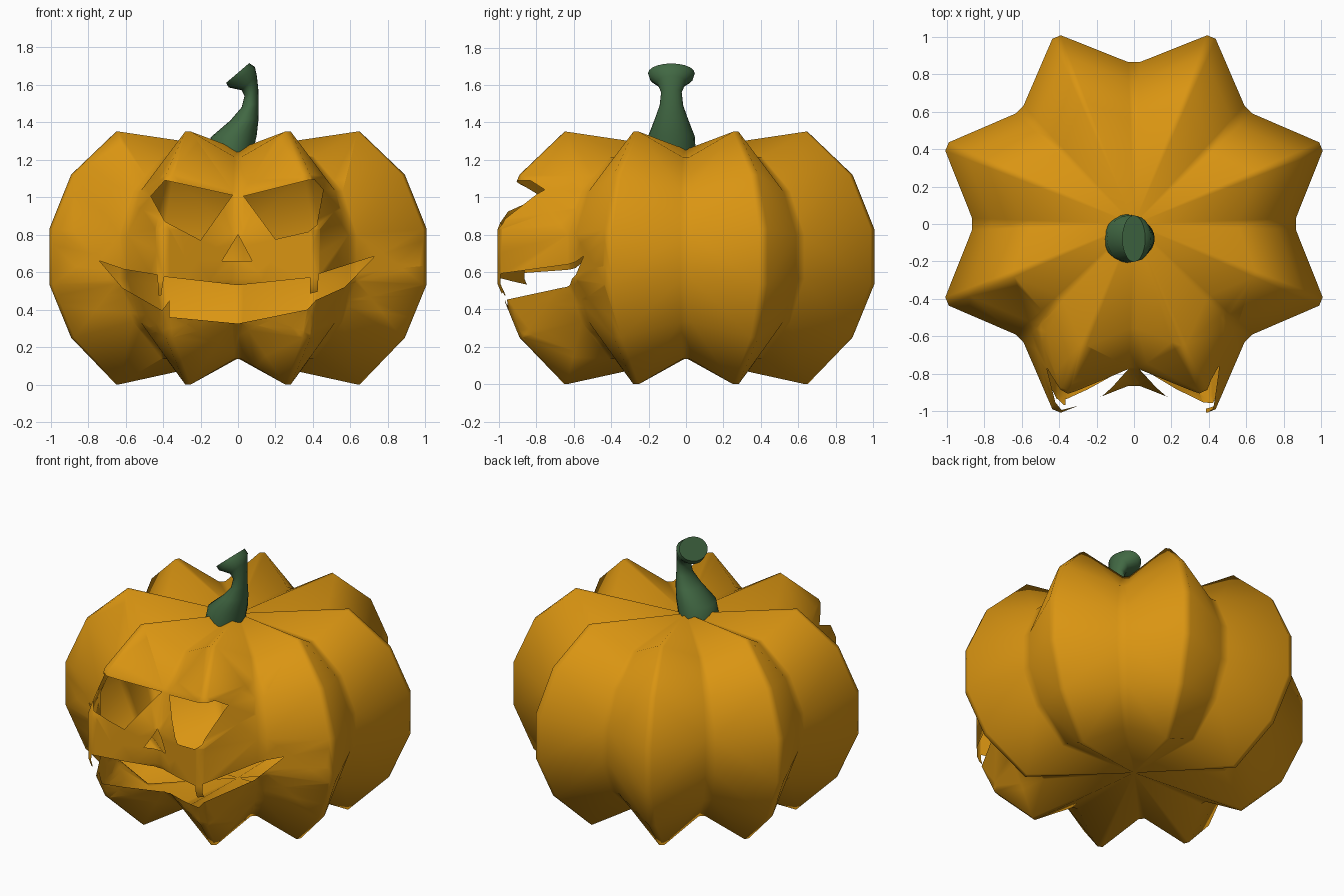
import bpy, bmesh, math
from mathutils import Vector

if "Cube" in bpy.data.objects:
    bpy.data.objects.remove(bpy.data.objects["Cube"])

def material(name, rgb):
    m = bpy.data.materials.new(name)
    m.diffuse_color = (*rgb, 1)
    m.use_nodes = True
    m.node_tree.nodes["Principled BSDF"].inputs["Base Color"].default_value = m.diffuse_color
    return m

def finish(bm, name, mat, angle):
    me = bpy.data.meshes.new(name)
    bm.to_mesh(me)
    bm.free()
    me.materials.append(mat)
    me.shade_smooth()
    me.set_sharp_from_angle(angle=math.radians(angle))
    ob = bpy.data.objects.new(name, me)
    bpy.context.collection.objects.link(ob)
    return ob

def bridge(bm, a, b):
    n = len(a)
    for i in range(n):
        bm.faces.new((a[i], a[(i + 1) % n], b[(i + 1) % n], b[i]))

def inside(x, z, poly):
    hit = False
    for (x1, z1), (x2, z2) in zip(poly, poly[1:] + poly[:1]):
        if (z1 > z) != (z2 > z) and x < x1 + (z - z1) * (x2 - x1) / (z2 - z1):
            hit = not hit
    return hit

def carve(bm, poly):
    """Cut a front-view (x, z) outline out of the front skin."""
    def front():
        return [f for f in bm.faces
                if f.calc_center_median().y < -0.3 and 0.2 < f.calc_center_median().z < 1.18]
    xs, zs = [p[0] for p in poly], [p[1] for p in poly]
    for (x1, z1), (x2, z2) in zip(poly, poly[1:] + poly[:1]):
        faces = [f for f in front()
                 if max(v.co.x for v in f.verts) > min(xs) and min(v.co.x for v in f.verts) < max(xs)
                 and max(v.co.z for v in f.verts) > min(zs) and min(v.co.z for v in f.verts) < max(zs)]
        geom = set(faces)
        for f in faces:
            geom.update(f.edges)
            geom.update(f.verts)
        bmesh.ops.bisect_plane(bm, geom=list(geom), dist=1e-5, plane_co=(x1, 0, z1),
                               plane_no=Vector((z2 - z1, 0, x1 - x2)).normalized())
    gone = [f for f in front()
            if inside(f.calc_center_median().x, f.calc_center_median().z, poly)]
    bmesh.ops.delete(bm, geom=gone, context='FACES')

orange = material("pumpkin_orange", (0.70, 0.30, 0.006))
green = material("stem_green", (0.053, 0.138, 0.056))

# Ribbed shell: eight ridges, valleys are the ridge profile shrunk to 0.8
MID = 0.675
profile = [(0.697, 0.0), (0.955, 0.25), (1.08, 0.535),
           (1.08, 0.83), (0.955, 1.12), (0.697, 1.35)]
bm = bmesh.new()
rings = []
for r, z in profile:
    ring = []
    for k in range(8):
        for deg, s in ((-1.3, 1), (1.3, 1), (20.5, 0.8), (24.5, 0.8)):
            a = math.radians(22.5 + 45 * k + deg)
            ring.append(bm.verts.new((r * s * math.cos(a), r * s * math.sin(a),
                                      MID + (z - MID) * s)))
    rings.append(ring)
for a, b in zip(rings, rings[1:]):
    bridge(bm, a, b)
bottom, top = bm.verts.new((0, 0, 0.14)), bm.verts.new((0, 0, 1.255))
for i in range(32):
    j = (i + 1) % 32
    bm.faces.new((bottom, rings[0][j], rings[0][i]))
    bm.faces.new((top, rings[-1][i], rings[-1][j]))
bmesh.ops.triangulate(bm, faces=bm.faces[:])

# Face openings: eyes, nose, toothed mouth
carve(bm, [(-0.39, 1.09), (-0.03, 1.01), (-0.20, 0.77), (-0.39, 0.87), (-0.465, 1.005)])
carve(bm, [(0.03, 1.005), (0.37, 1.09), (0.41, 1.09), (0.455, 1.04),
           (0.42, 0.85), (0.375, 0.815), (0.20, 0.775)])
carve(bm, [(0, 0.80), (-0.085, 0.66), (0.075, 0.66)])
carve(bm, [(-0.74, 0.66), (-0.61, 0.615), (-0.43, 0.585), (-0.425, 0.475), (-0.41, 0.475),
           (-0.395, 0.575), (0, 0.53), (0.385, 0.57), (0.385, 0.485), (0.425, 0.495),
           (0.43, 0.59), (0.73, 0.685), (0.57, 0.52), (0.415, 0.45), (0.37, 0.40),
           (0, 0.325), (-0.365, 0.36), (-0.365, 0.45), (-0.405, 0.395), (-0.615, 0.515)])
finish(bm, "pumpkin_shell", orange, 45)

# Bent stem: each section is left (x, z), right (x, z) and half depth in y
sections = [(-0.16, 1.24, 0.08, 1.24, 0.13), (-0.145, 1.32, 0.10, 1.33, 0.125),
            (-0.04, 1.41, 0.11, 1.42, 0.09), (0.02, 1.48, 0.11, 1.50, 0.063),
            (0.035, 1.54, 0.108, 1.58, 0.055), (0.02, 1.57, 0.10, 1.65, 0.075),
            (-0.05, 1.585, 0.09, 1.695, 0.118), (-0.063, 1.61, 0.06, 1.715, 0.125)]
bm = bmesh.new()
rings = []
for xl, zl, xr, zr, d in sections:
    ring = []
    for i in range(20):
        a = 2 * math.pi * i / 20
        t = 0.5 + 0.5 * math.cos(a)
        ring.append(bm.verts.new((xl + (xr - xl) * t, -0.078 + d * math.sin(a),
                                  zl + (zr - zl) * t)))
    rings.append(ring)
for a, b in zip(rings, rings[1:]):
    bridge(bm, a, b)
bm.faces.new(rings[0][::-1])
bm.faces.new(rings[-1])
finish(bm, "stem", green, 50)
